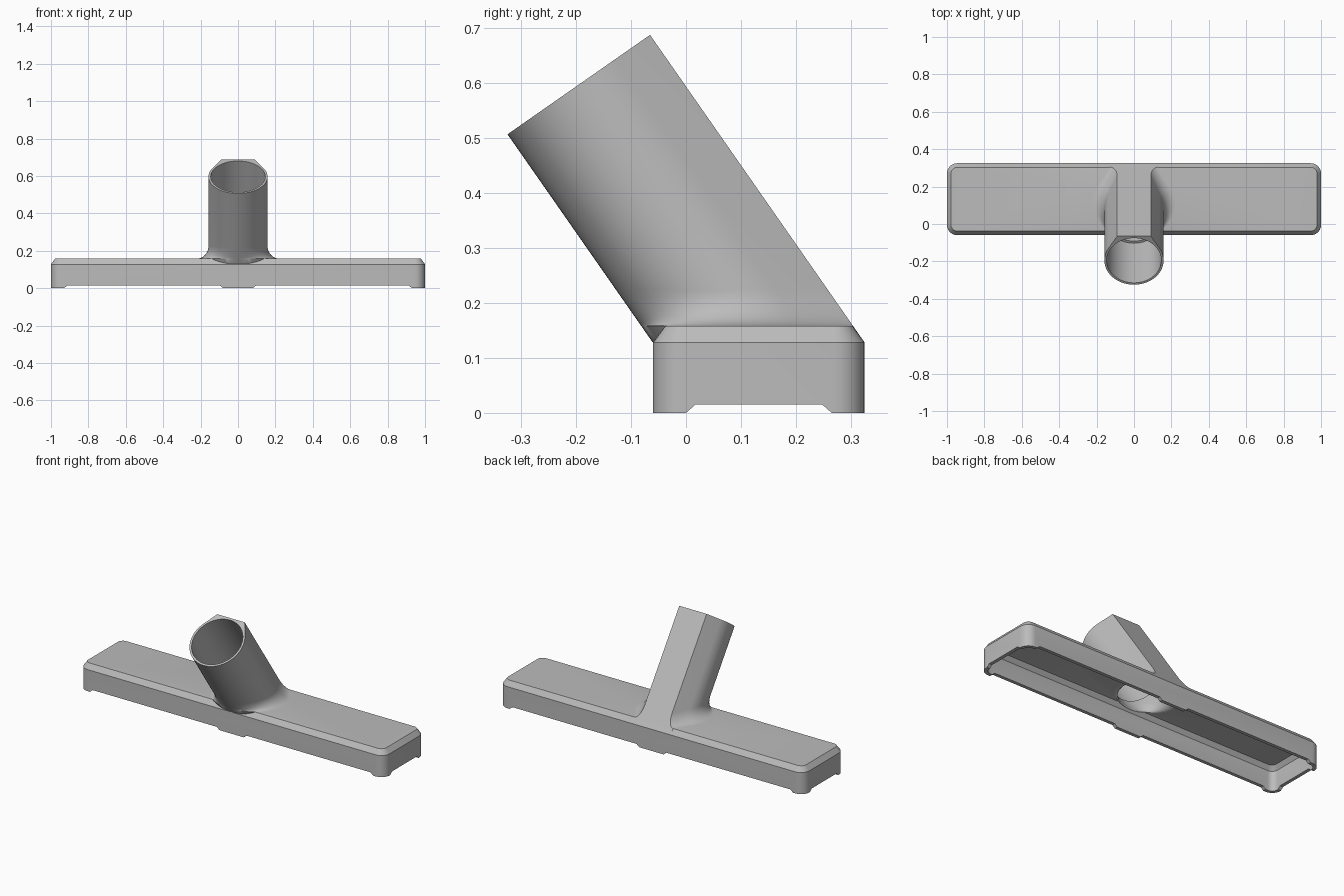
import bpy, bmesh, math
from mathutils import Vector

cube = bpy.data.objects.get("Cube")
if cube:
    bpy.data.objects.remove(cube, do_unlink=True)

grey = bpy.data.materials.new("mid grey plastic")
grey.use_nodes = True
grey.diffuse_color = (0.5, 0.5, 0.5, 1)
grey.node_tree.nodes["Principled BSDF"].inputs["Base Color"].default_value = (0.5, 0.5, 0.5, 1)

# Main sizes
Y0, Y1 = -0.06, 0.325            # front and back of the head
YC, HALF_Y = (Y0 + Y1) / 2, (Y1 - Y0) / 2
SHOULDER, TOP = 0.128, 0.158     # chamfer start and deck height
RADIUS, FLARE = 0.158, 0.065     # tube radius and fillet radius
MOUTH = Vector((0, -0.195, 0.597))
AXIS = Vector((0, -0.572, 0.82)).normalized()
PERP = Vector((0, AXIS.z, -AXIS.y))


def loft(name, rings):
    """Closed solid skinned over rings with equal point counts."""
    bm = bmesh.new()
    loops = [[bm.verts.new(p) for p in ring] for ring in rings]
    n = len(loops[0])
    for a, b in zip(loops, loops[1:]):
        for i in range(n):
            j = (i + 1) % n
            bm.faces.new((a[i], a[j], b[j], b[i]))
    bm.faces.new(loops[0][::-1])
    bm.faces.new(loops[-1])
    bmesh.ops.recalc_face_normals(bm, faces=bm.faces)
    mesh = bpy.data.meshes.new(name)
    bm.to_mesh(mesh)
    bm.free()
    mesh.materials.append(grey)
    obj = bpy.data.objects.new(name, mesh)
    bpy.context.collection.objects.link(obj)
    return obj


def combine(target, other, operation):
    """Apply a boolean and discard the helper solid."""
    mod = target.modifiers.new(operation, 'BOOLEAN')
    mod.operation, mod.object, mod.solver = operation, other, 'EXACT'
    deps = bpy.context.evaluated_depsgraph_get()
    mesh = bpy.data.meshes.new_from_object(target.evaluated_get(deps))
    target.modifiers.clear()
    target.data = mesh
    bpy.data.objects.remove(other, do_unlink=True)


def rounded_rect(z, inset, corner=0.055, steps=7):
    r = max(corner - inset, 0.03)
    hx, hy = 1 - inset - r, HALF_Y - inset - r
    ring = []
    for q, (sx, sy) in enumerate(((1, 1), (-1, 1), (-1, -1), (1, -1))):
        for k in range(steps + 1):
            a = (q + k / steps) * math.pi / 2
            ring.append((sx * hx + r * math.cos(a), YC + sy * hy + r * math.sin(a), z))
    return ring


def tube_section(r, flat=0.09, steps=48):
    """Round section with a flat strip along the back."""
    start = 2 * math.atan(flat / r)
    pts = [(-flat, r), (flat, r)]
    for k in range(steps + 1):
        a = start + (2 * math.pi - 2 * start) * k / steps
        pts.append((r * math.sin(a), r * math.cos(a)))
    return pts


def circle(r, steps=48):
    return [(r * math.sin(math.tau * k / steps), r * math.cos(math.tau * k / steps))
            for k in range(steps)]


def square_ring(section, depth):
    """Ring square to the tube axis, at a depth below the mouth."""
    return [MOUTH + Vector((u, 0, 0)) + PERP * v - AXIS * depth for u, v in section]


def level_ring(section, z, widen):
    """Horizontal slice of the slanted tube, widened sideways."""
    ring = []
    for u, v in section:
        p = MOUTH + PERP * v
        p = p + AXIS * ((z - p.z) / AXIS.z)
        ring.append(Vector((u * widen, p.y, z)))
    return ring


def flared_rings(section, r, bottom, deck, steps=8):
    """Rings that sweep from the deck up into the straight tube."""
    rings = [level_ring(section, bottom, 1 + FLARE / r)]
    for k in range(steps + 1):
        a = k / steps * math.pi / 2
        z = deck + FLARE * (1 - math.cos(a))
        rings.append(level_ring(section, z, 1 + FLARE * (1 - math.sin(a)) / r))
    return rings


def notch(name, axis, lo, hi, far_lo, far_hi):
    """Shallow sloped recess under the rim, running along one axis."""
    profile = ((lo - 0.02, -0.02), (lo, 0), (lo + 0.017, 0.015),
               (hi - 0.017, 0.015), (hi, 0), (hi + 0.02, -0.02))
    if axis == 'Y':
        rings = [[(p, far, z) for p, z in profile] for far in (far_lo, far_hi)]
    else:
        rings = [[(far, p, z) for p, z in profile] for far in (far_lo, far_hi)]
    return loft(name, rings)


# Wide floor head with chamfered shoulder
head = loft("floor_nozzle", [rounded_rect(0, 0), rounded_rect(SHOULDER, 0),
                             rounded_rect(TOP, 0.022)])

# Slanted tube blended into the deck
outer = tube_section(RADIUS)
tube = loft("tube", flared_rings(outer, RADIUS, SHOULDER + 0.001, TOP) + [square_ring(outer, 0)])
combine(head, tube, 'UNION')

# Hollow underside
cavity = loft("cavity", [rounded_rect(-0.02, 0.02), rounded_rect(0.118, 0.02),
                         rounded_rect(0.143, 0.038)])
combine(head, cavity, 'DIFFERENCE')

# Narrow lower bore, then the wider socket with its stop ledge
throat = circle(0.132)
combine(head, loft("throat", flared_rings(throat, 0.132, 0.12, 0.143)
                   + [square_ring(throat, 0.3)]), 'DIFFERENCE')
socket = circle(0.146)
combine(head, loft("socket", [square_ring(socket, 0.37), square_ring(socket, -0.05)]),
        'DIFFERENCE')

# Rim recesses that leave feet at the corners and centre
for side in (-1, 1):
    lo, hi = sorted((side * 0.08, side * 0.93))
    combine(head, notch("long_notch", 'Y', lo, hi, Y0 - 0.1, Y1 + 0.1), 'DIFFERENCE')
combine(head, notch("end_notch", 'X', 0.0, 0.265, -1.1, 1.1), 'DIFFERENCE')

# Smooth curves, crisp edges
bpy.ops.object.select_all(action='DESELECT')
head.select_set(True)
bpy.context.view_layer.objects.active = head
bpy.ops.object.shade_smooth_by_angle(angle=math.radians(30))
